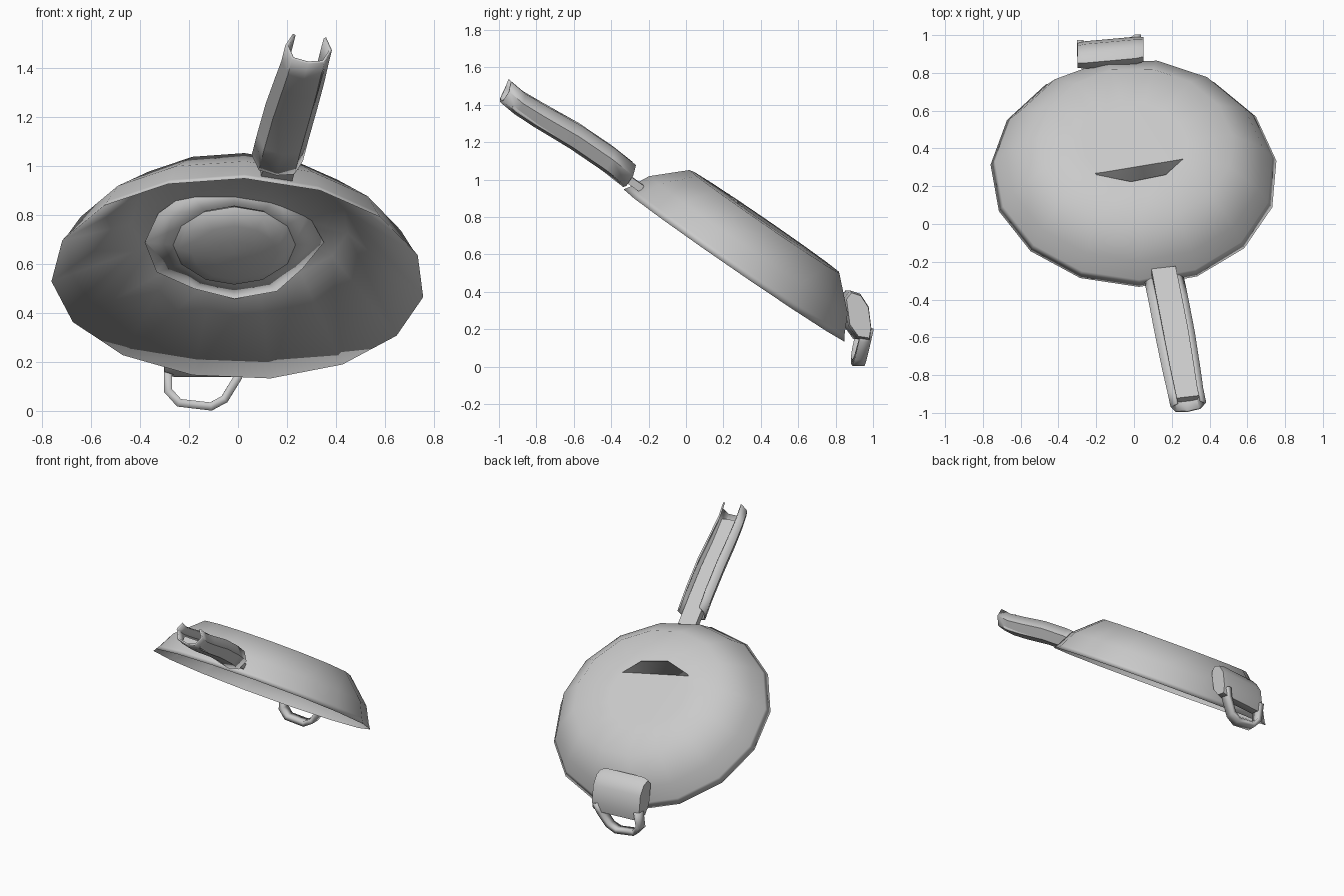
import bpy, bmesh, math
from mathutils import Matrix, Vector

cube = bpy.data.objects.get("Cube")
if cube:
    bpy.data.objects.remove(cube, do_unlink=True)

GREY = (0.59, 0.59, 0.59, 1)
grey = bpy.data.materials.new("plain grey")
grey.use_nodes = True
grey.diffuse_color = GREY
grey.node_tree.nodes["Principled BSDF"].inputs["Base Color"].default_value = GREY


def frame(origin, x_axis, z_axis):
    """Matrix for a tilted part: local x, local z and an origin."""
    z = Vector(z_axis).normalized()
    x = Vector(x_axis)
    x = (x - z * x.dot(z)).normalized()
    m = Matrix((x, z.cross(x), z)).transposed().to_4x4()
    return Matrix.Translation(origin) @ m


def loft(name, rings, matrix, closed=True, cap_start=False, cap_end=False,
         flip=False, thickness=0, angle=70):
    """Skin a list of equal-length point rings."""
    bm = bmesh.new()
    loops = [[bm.verts.new(p) for p in ring] for ring in rings]
    n = len(loops[0])
    for a, b in zip(loops, loops[1:]):
        for i in range(n if closed else n - 1):
            j = (i + 1) % n
            bm.faces.new((a[i], a[j], b[j], b[i]))
    if cap_start:
        bm.faces.new(loops[0][::-1])
    if cap_end:
        bm.faces.new(loops[-1])
    if flip:
        bmesh.ops.reverse_faces(bm, faces=bm.faces[:])
    mesh = bpy.data.meshes.new(name)
    bm.to_mesh(mesh)
    bm.free()
    mesh.materials.append(grey)
    obj = bpy.data.objects.new(name, mesh)
    obj.matrix_world = matrix
    bpy.context.collection.objects.link(obj)
    if thickness:
        solid = obj.modifiers.new("thickness", "SOLIDIFY")
        solid.thickness = thickness
        solid.offset = 0
    bpy.ops.object.select_all(action="DESELECT")
    obj.select_set(True)
    bpy.context.view_layer.objects.active = obj
    bpy.ops.object.shade_smooth_by_angle(angle=math.radians(angle))


def circle(r, h, sides, phase=0.0, stretch=1.0, wobble=None):
    pts = []
    for i in range(sides):
        a = math.radians(phase) + math.tau * i / sides
        k = r * (wobble[i] if wobble else 1)
        pts.append((k * stretch * math.cos(a), k * math.sin(a), h))
    return pts


# Pan: an upside-down bowl, inside and outside sharing one soft rim
pan_frame = frame((0, 0.262, 0.54), (1, 0, -0.033), (0.027, 0.566, 0.824))
profile = [(0.2, 0.281), (0.42, 0.277), (0.722, 0), (0.7, 0.035),
           (0.65, 0.135), (0.49, 0.285), (0.25, 0.287)]
loft("pan_body", [circle(r, h, 15, 7, 1.055) for r, h in profile],
     pan_frame, cap_start=True, cap_end=True, angle=180)

# Long handle: flat bar lying in an open channel grip, slightly turned
handle_frame = pan_frame @ Matrix.Translation((0.05, 0, 0)) @ Matrix.Rotation(math.radians(8), 4, "Z")


def bar_ring(y, z, w=0.065, t=0.02):
    return [(-w, y, z - t), (w, y, z - t), (w, y, z + t), (-w, y, z + t)]


loft("handle_bar", [bar_ring(-0.66, 0.062), bar_ring(-0.9, 0.065), bar_ring(-1.1, 0.065),
                    bar_ring(-1.32, 0.05), bar_ring(-1.49, 0.05)],
     handle_frame, cap_start=True, cap_end=True, angle=30)

channel = [(-0.07, 0.072), (-0.1, 0.02), (-0.07, -0.042), (0, -0.057),
           (0.07, -0.042), (0.1, 0.02), (0.07, 0.072)]
stations = [(-0.74, 1, 0.075), (-0.88, 1, 0.085), (-1.1, 1, 0.085),
            (-1.32, 0.95, 0.07), (-1.45, 0.9, 0.065), (-1.55, 0.9, 0.075)]
loft("handle_grip",
     [[(x * s - 0.01, y - 0.3 * max(z, 0), z * s + h) for x, z in channel]
      for y, s, h in stations],
     handle_frame, closed=False, thickness=0.012, angle=50)

# Rear lug: a rounded block against the wall with an open ring below it
world = Matrix.Identity(4)
lug = [(0.835, 0.37), (0.865, 0.408), (0.92, 0.39), (0.965, 0.32),
       (0.98, 0.2), (0.97, 0.14), (0.905, 0.15), (0.855, 0.22)]
tilt = 0.09
loft("rear_lug",
     [[(x, 0.915 + (y - 0.915) * s + tilt * (x + 0.12), 0.28 + (z - 0.28) * s) for y, z in lug]
      for x, s in ((-0.3, 0.9), (-0.26, 1), (0.01, 1), (0.05, 0.9))],
     world, cap_start=True, cap_end=True, flip=True, angle=60)

ring_path = [(-0.285, 0.2), (-0.285, 0.085), (-0.24, 0.035), (-0.11, 0.02),
             (-0.055, 0.05), (0.0, 0.14), (0.02, 0.2)]
ring_sections = []
for x, z in ring_path:
    lean = 0.2 * z + tilt * (x + 0.12)
    ring_sections.append([(x, 0.885 + lean, z), (x, 0.95 + lean, z)])
loft("rear_ring", ring_sections, world, closed=False, thickness=0.034, angle=60)

# Fried egg: uneven white cutting slightly through the floor, and a domed yolk
egg_frame = frame((-0.015, 0.497, 0.688), (1, 0, 0), (0, 0.663, 0.749))
wobble = [1, 0.88, 0.95, 0.95, 0.9, 1, 1, 0.98, 1, 1, 1, 0.95]
loft("egg_white",
     [circle(0.365, 0, 12, 0, 1, wobble), circle(0.24, -0.015, 12)],
     egg_frame, cap_start=True, flip=True, angle=180)
loft("egg_yolk",
     [circle(0.235 * math.cos(a), -0.014 - 0.06 * math.sin(a), 12, 0, 1.06)
      for a in (0, 0.4, 0.8, 1.2, 1.5)],
     egg_frame, cap_end=True, flip=True)
